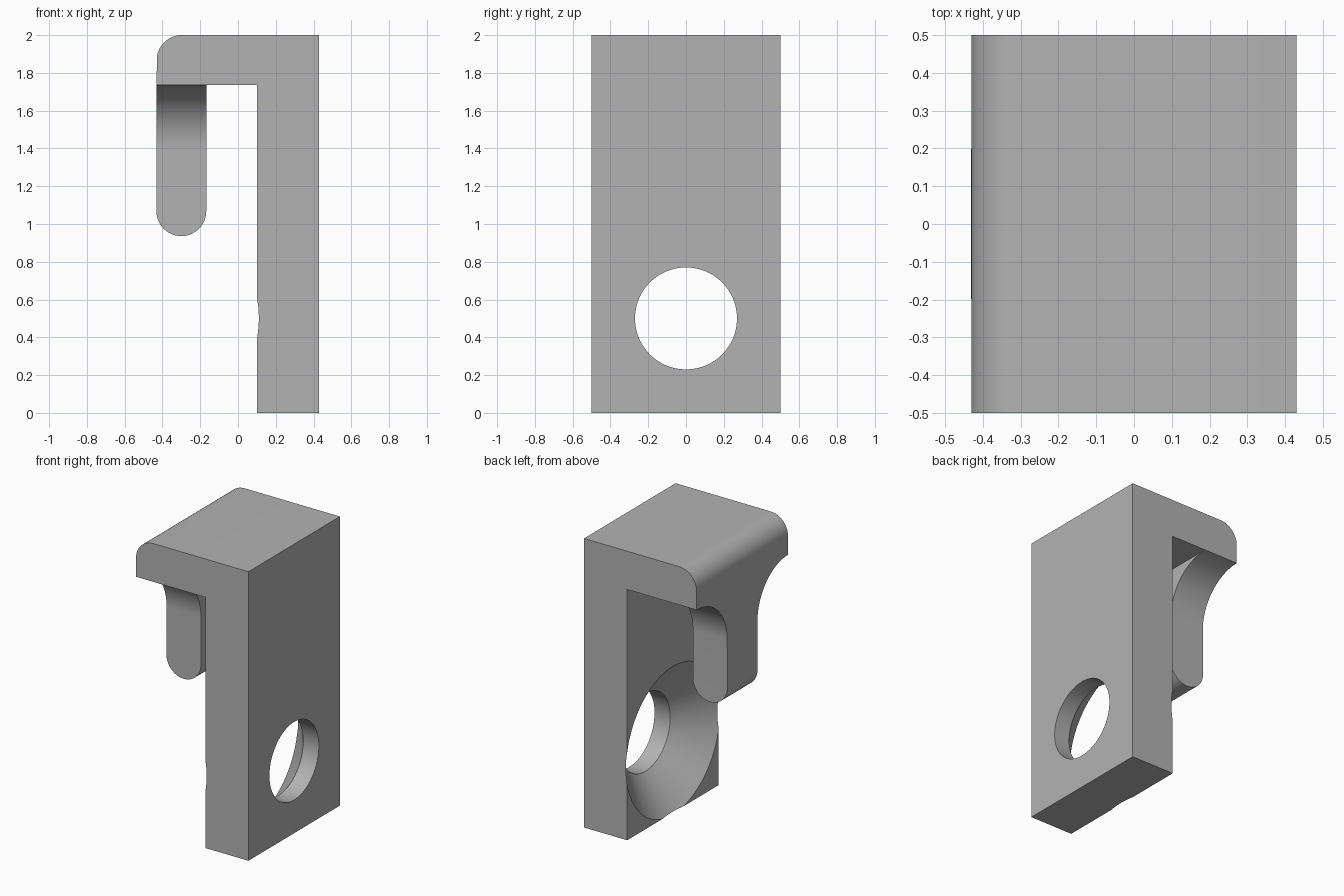
import bpy, bmesh, math
from mathutils import Vector

if "Cube" in bpy.data.objects:
    bpy.data.objects.remove(bpy.data.objects["Cube"])

grey = bpy.data.materials.new("light grey")
grey.diffuse_color = (0.45, 0.45, 0.45, 1)
grey.use_nodes = True
grey.node_tree.nodes["Principled BSDF"].inputs["Base Color"].default_value = grey.diffuse_color


def arc(cx, cy, r, start, end, steps=16):
    """Points along a circular arc, angles in degrees."""
    angles = [math.radians(start + (end - start) * i / steps) for i in range(steps + 1)]
    return [(cx + r * math.cos(a), cy + r * math.sin(a)) for a in angles]


def prism(name, points, depth):
    """Extrude a closed outline of 3D points along the depth vector."""
    bm = bmesh.new()
    face = bm.faces.new([bm.verts.new(p) for p in points])
    side = bmesh.ops.extrude_face_region(bm, geom=[face])
    new_verts = [g for g in side["geom"] if isinstance(g, bmesh.types.BMVert)]
    bmesh.ops.translate(bm, verts=new_verts, vec=Vector(depth))
    bmesh.ops.recalc_face_normals(bm, faces=bm.faces)
    mesh = bpy.data.meshes.new(name)
    bm.to_mesh(mesh)
    bm.free()
    mesh.materials.append(grey)
    obj = bpy.data.objects.new(name, mesh)
    bpy.context.collection.objects.link(obj)
    return obj


def lathe_x(name, outline, steps=96, z=0.5):
    """Solid of revolution about a line along x; outline is (x, radius)."""
    bm = bmesh.new()
    rings = [[bm.verts.new((x, r * math.cos(a), z + r * math.sin(a)))
              for a in (2 * math.pi * i / steps for i in range(steps))]
             for x, r in outline]
    for r0, r1 in zip(rings, rings[1:]):
        for i in range(steps):
            j = (i + 1) % steps
            bm.faces.new((r0[i], r0[j], r1[j], r1[i]))
    bm.faces.new(rings[0])
    bm.faces.new(rings[-1])
    bmesh.ops.recalc_face_normals(bm, faces=bm.faces)
    mesh = bpy.data.meshes.new(name)
    bm.to_mesh(mesh)
    bm.free()
    mesh.materials.append(grey)
    obj = bpy.data.objects.new(name, mesh)
    bpy.context.collection.objects.link(obj)
    return obj


# Hooked bracket: plate, top arm and round-ended tongue as one outline
outline = [(0.10, 0), (0.43, 0), (0.43, 2)]
outline += arc(-0.298, 1.868, 0.132, 90, 180)
outline += arc(-0.30, 1.068, 0.132, 180, 360, 32)
outline += [(-0.168, 1.735), (0.10, 1.735)]
bracket = prism("hook_bracket", [(x, -0.5, z) for x, z in outline], (0, 1, 0))

# Cutters that narrow the tongue with a concave fillet on each side
cutters = []
for side in (-1, 1):
    shape = arc(0.5, 1.40, 0.335, 180, 90, 24)
    shape += [(0.7, 1.735), (0.7, 0.8), (0.165, 0.8)]
    cutters.append(prism("tongue_side_cutter",
                         [(-0.6, side * y, z) for y, z in shape], (0.55, 0, 0)))

# Through hole with a wide countersink on the inner face
sink = (0.512 - 0.27) / 0.21
cutters.append(lathe_x("countersink_cutter", [
    (0.05, 0.512 + 0.05 * sink), (0.31, 0.27), (0.6, 0.27)]))

for cutter in cutters:
    cutter.hide_render = True
    cutter.hide_set(True)
    mod = bracket.modifiers.new("cut", 'BOOLEAN')
    mod.operation = 'DIFFERENCE'
    mod.solver = 'EXACT'
    mod.object = cutter

# Bake the cuts, then smooth the curved faces
bpy.context.view_layer.objects.active = bracket
bracket.select_set(True)
for mod in list(bracket.modifiers):
    bpy.ops.object.modifier_apply(modifier=mod.name)
for cutter in cutters:
    bpy.data.objects.remove(cutter)
bpy.ops.object.shade_smooth_by_angle(angle=math.radians(30))
